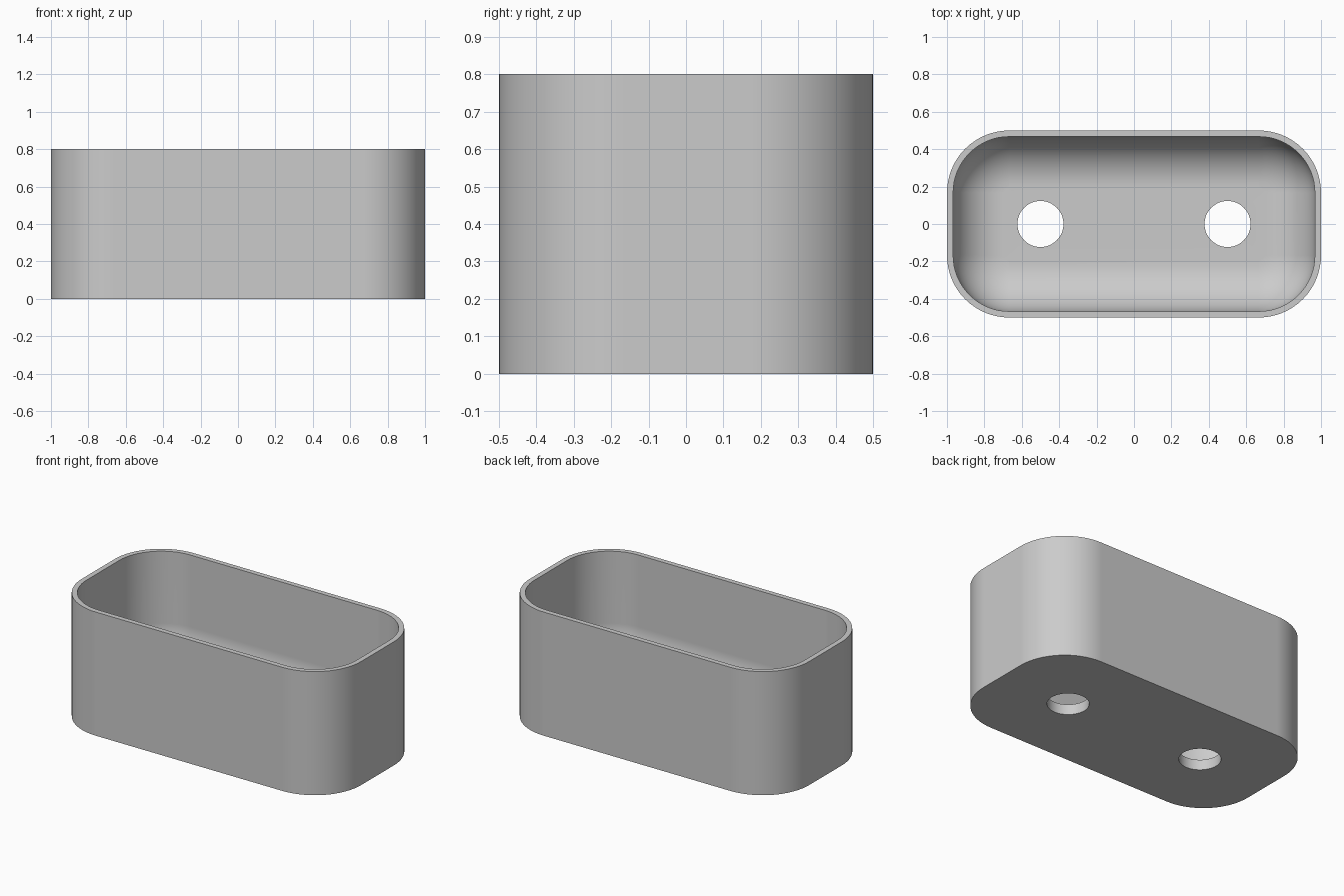
import bpy, bmesh, math

cube = bpy.data.objects.get("Cube")
if cube:
    bpy.data.objects.remove(cube, do_unlink=True)

HALF_X, HALF_Y, HEIGHT = 1.0, 0.5, 0.8
CORNER, WALL, FLOOR, FILLET = 0.333, 0.033, 0.067, 0.267
HOLE_X, HOLE_R = 0.5, 0.123
SEGS = 16

grey = bpy.data.materials.new("light grey")
grey.use_nodes = True
colour = (0.6, 0.6, 0.6, 1)
grey.diffuse_color = colour
grey.node_tree.nodes["Principled BSDF"].inputs["Base Color"].default_value = colour

bm = bmesh.new()


def ring(points, z):
    """Closed loop of vertices and its edges at height z."""
    verts = [bm.verts.new((x, y, z)) for x, y in points]
    edges = [bm.edges.new((a, b)) for a, b in zip(verts, verts[1:] + verts[:1])]
    return verts, edges


def rounded_rect(inset):
    r = CORNER - inset
    cx, cy = HALF_X - CORNER, HALF_Y - CORNER
    points = []
    for quarter, (sx, sy) in enumerate([(1, 1), (-1, 1), (-1, -1), (1, -1)]):
        for i in range(SEGS + 1):
            a = math.pi / 2 * (quarter + i / SEGS)
            points.append((sx * cx + r * math.cos(a), sy * cy + r * math.sin(a)))
    return points


def circle(cx):
    n = SEGS * 3
    return [(cx + HOLE_R * math.cos(math.tau * i / n),
             HOLE_R * math.sin(math.tau * i / n)) for i in range(n)]


def skin(lower, upper):
    a, b = lower[0], upper[0]
    for i in range(len(a)):
        j = (i + 1) % len(a)
        bm.faces.new((a[i], a[j], b[j], b[i]))


# Section of the shell: outer wall, rim, inner wall, floor fillet
section = [(0, 0), (0, HEIGHT), (WALL, HEIGHT)]
for i in range(SEGS + 1):
    a = math.pi / 2 * i / SEGS
    section.append((WALL + FILLET * (1 - math.cos(a)),
                    FLOOR + FILLET * (1 - math.sin(a))))
rings = [ring(rounded_rect(inset), z) for inset, z in section]
for lower, upper in zip(rings, rings[1:]):
    skin(lower, upper)

# Two drain holes through the floor
under_edges, floor_edges = list(rings[0][1]), list(rings[-1][1])
for cx in (-HOLE_X, HOLE_X):
    low, high = ring(circle(cx), 0), ring(circle(cx), FLOOR)
    skin(low, high)
    under_edges += low[1]
    floor_edges += high[1]

# Underside and inner floor
for edges in (under_edges, floor_edges):
    bmesh.ops.triangle_fill(bm, edges=edges, use_beauty=True)
bmesh.ops.recalc_face_normals(bm, faces=bm.faces)

mesh = bpy.data.meshes.new("planter_box")
bm.to_mesh(mesh)
bm.free()
mesh.materials.append(grey)
box = bpy.data.objects.new("planter_box", mesh)
bpy.context.collection.objects.link(box)

# Smooth curves with crisp rim, base and hole edges
bpy.ops.object.select_all(action='DESELECT')
box.select_set(True)
bpy.context.view_layer.objects.active = box
bpy.ops.object.shade_smooth_by_angle(angle=math.radians(30))
weighted = box.modifiers.new("even_shading", 'WEIGHTED_NORMAL')
weighted.keep_sharp = True
